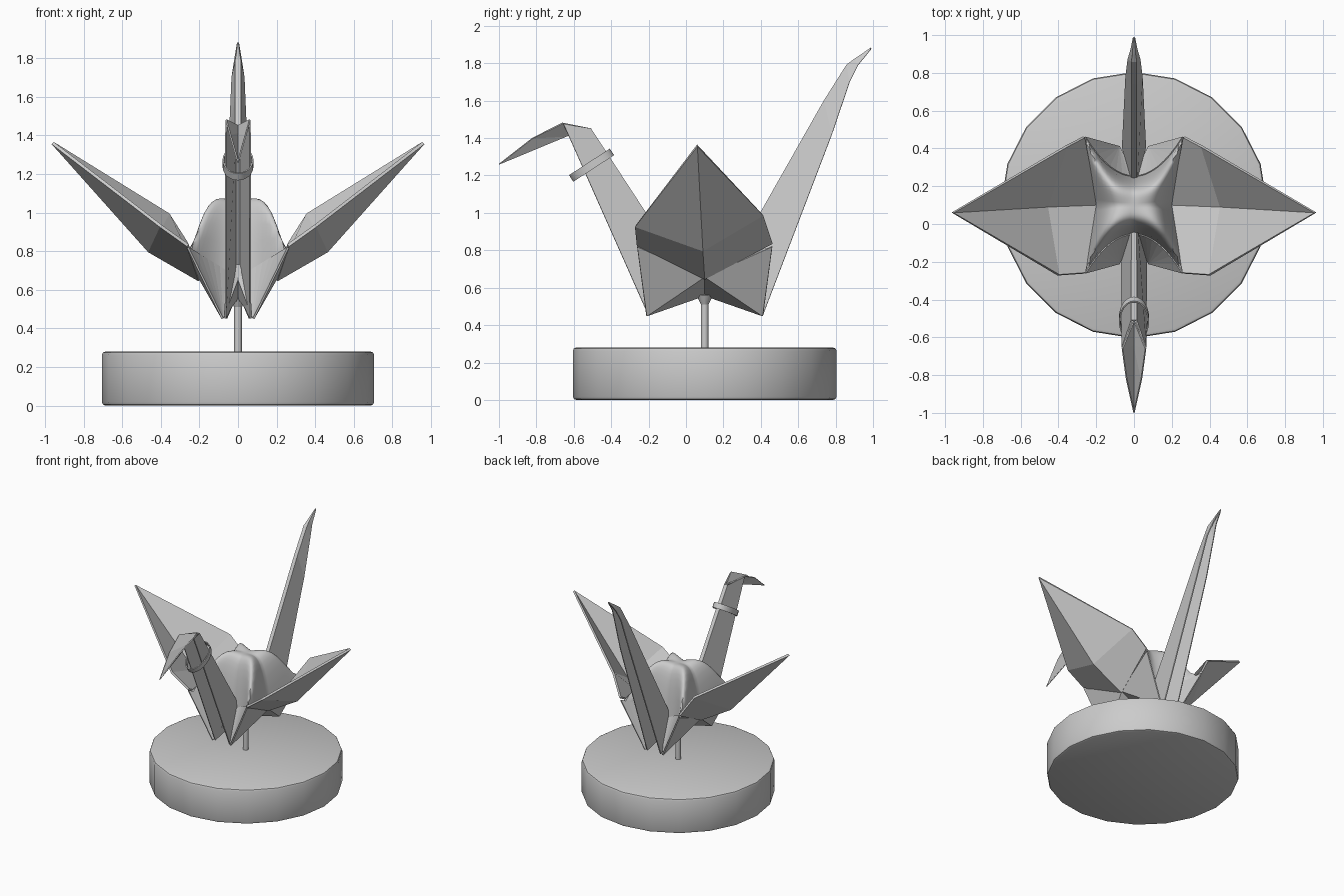
import bpy, bmesh, math
from mathutils import Vector, Matrix

if "Cube" in bpy.data.objects:
    bpy.data.objects.remove(bpy.data.objects["Cube"])

paper = bpy.data.materials.new("plain_grey")
paper.diffuse_color = (0.6, 0.6, 0.6, 1)
paper.use_nodes = True
paper.node_tree.nodes["Principled BSDF"].inputs["Base Color"].default_value = paper.diffuse_color
CY = 0.10  # centre of the body along y


def finish(name, bm, angle=None):
    bmesh.ops.recalc_face_normals(bm, faces=bm.faces)
    me = bpy.data.meshes.new(name)
    bm.to_mesh(me)
    bm.free()
    me.materials.append(paper)
    ob = bpy.data.objects.new(name, me)
    bpy.context.collection.objects.link(ob)
    if angle:
        bpy.ops.object.select_all(action='DESELECT')
        ob.select_set(True)
        bpy.context.view_layer.objects.active = ob
        bpy.ops.object.shade_smooth_by_angle(angle=math.radians(angle))
    return ob


def sheet(name, pts, faces, thick=0.012, mirror=True):
    """Folded paper: flat panels, mirrored in x and given a little thickness."""
    bm = bmesh.new()
    vs = [bm.verts.new(p) for p in pts]
    for f in faces:
        bm.faces.new([vs[i] for i in f])
    ob = finish(name, bm)
    if thick:
        s = ob.modifiers.new("thickness", 'SOLIDIFY')
        s.thickness, s.offset = thick, 0
    if mirror:
        m = ob.modifiers.new("mirror", 'MIRROR')
        m.use_mirror_merge = False
    return ob


def cylinder(name, r, z0, z1, sides, bevel=0.0, r2=None):
    bm = bmesh.new()
    bmesh.ops.create_cone(bm, cap_ends=True, segments=sides, radius1=r,
                          radius2=r if r2 is None else r2, depth=z1 - z0,
                          matrix=Matrix.Translation((0, CY, (z0 + z1) / 2)))
    if bevel:
        rim = [e for e in bm.edges if abs(e.verts[0].co.z - e.verts[1].co.z) < 1e-5]
        bmesh.ops.bevel(bm, geom=rim, offset=bevel, segments=2, affect='EDGES', profile=0.5)
    return finish(name, bm, 35)


# Stand
cylinder("base", 0.705, 0, 0.28, 20, 0.018)
cylinder("rod", 0.02, 0.27, 0.60, 12)
cylinder("rod_cap", 0.02, 0.51, 0.56, 12, r2=0.045)


# Puffed back: pillow with pinched sides
def puff(u, v):
    x = 0.26 * u * (1 - 0.23 * (1 - abs(v)))
    y = CY + 0.36 * v * (1 - 0.58 * (1 - u * u))
    z = 0.66 + 0.16 * abs(u * v) + 0.40 * (1 - abs(u) ** 4.5) * (1 - abs(v) ** 4.5)
    return Vector((x, y, z))


N = 24
bm = bmesh.new()
grid = [[bm.verts.new(puff(2 * i / N - 1, 2 * j / N - 1)) for j in range(N + 1)] for i in range(N + 1)]
for i in range(N):
    for j in range(N):
        bm.faces.new((grid[i][j], grid[i + 1][j], grid[i + 1][j + 1], grid[i][j + 1]))
finish("puffed_back", bm, 60)

# Wings: two panels meeting in a low centre crease
sheet("wings",
      [(0.96, 0.06, 1.36), (0.36, 0.41, 0.99), (0.265, 0.46, 0.84), (0.20, 0.10, 0.65),
       (0.46, 0.09, 0.80), (0.40, -0.27, 0.93), (0.26, -0.26, 0.83)],
      [(0, 1, 4), (1, 2, 3, 4), (0, 4, 5), (5, 4, 3, 6)], 0.016)

# Lower body: side panels and the end pleats below the puffed back
for label, s in (("front", -1), ("rear", 1)):
    foot, keel = (0.08, CY + 0.31 * s, 0.45), (0, CY, 0.56)
    sheet(label + "_side_panel", [puff(1, s), foot, keel, puff(1, 0)],
          [(0, 1, 3), (1, 2, 3)], 0.01)
    rim = [puff(i / 8, s) for i in range(9)]
    sheet(label + "_pleat", [foot, keel] + rim,
          [(0, 1, 2)] + [(0, i, i + 1) for i in range(2, 10)], 0.01)


# Neck and tail: inverted V strips with a narrow ridge; (ridge y, z, edge y, z, half width)
def folded_strip(name, stations, ridge=0.012):
    pts, faces = [], []
    for ry, rz, ey, ez, w in stations:
        k = min(ridge, w * 0.4)
        pts += [(-w, ey, ez), (-k, ry, rz), (k, ry, rz), (w, ey, ez)]
    for i in range(len(stations) - 1):
        a = 4 * i
        faces += [(a + k, a + k + 1, a + k + 5, a + k + 4) for k in range(3)]
    return sheet(name, pts, faces, 0.008, mirror=False)


folded_strip("neck", [(0.07, 0.56, -0.20, 0.45, 0.065), (-0.51, 1.45, -0.655, 1.475, 0.062)])
folded_strip("tail", [(0.15, 0.56, 0.41, 0.45, 0.06), (0.74, 1.60, 0.78, 1.42, 0.042),
                      (0.86, 1.79, 0.875, 1.70, 0.03), (0.90, 1.82, 0.92, 1.79, 0.016),
                      (0.99, 1.88, 0.985, 1.87, 0.003)])

# Head and beak: folded down from the top of the neck
sheet("beak", [(0, -1.0, 1.26), (0.062, -0.66, 1.48), (0, -0.64, 1.41), (0, -0.51, 1.45),
               (0.04, -0.82, 1.40)],
      [(0, 4, 2), (4, 1, 2), (1, 3, 2)], 0.008)

# Collar ring, square to the neck
axis = Vector((0, -0.545, 0.838))
across = Vector((0, 0.838, 0.545))
centre = Vector((0, -0.505, 1.255))
bm = bmesh.new()
S = 24
loops = []
for k in range(S):
    a = 2 * math.pi * k / S
    loop = []
    for d, h in ((0, -0.021), (0, 0.021), (-0.008, 0.021), (-0.008, -0.021)):
        p = centre + Vector((1, 0, 0)) * (0.08 + d) * math.cos(a) + across * (0.13 + d) * math.sin(a) + axis * h
        loop.append(bm.verts.new(p))
    loops.append(loop)
for k in range(S):
    A, B = loops[k], loops[(k + 1) % S]
    for j in range(4):
        bm.faces.new((A[j], B[j], B[(j + 1) % 4], A[(j + 1) % 4]))
finish("collar_ring", bm, 35)
